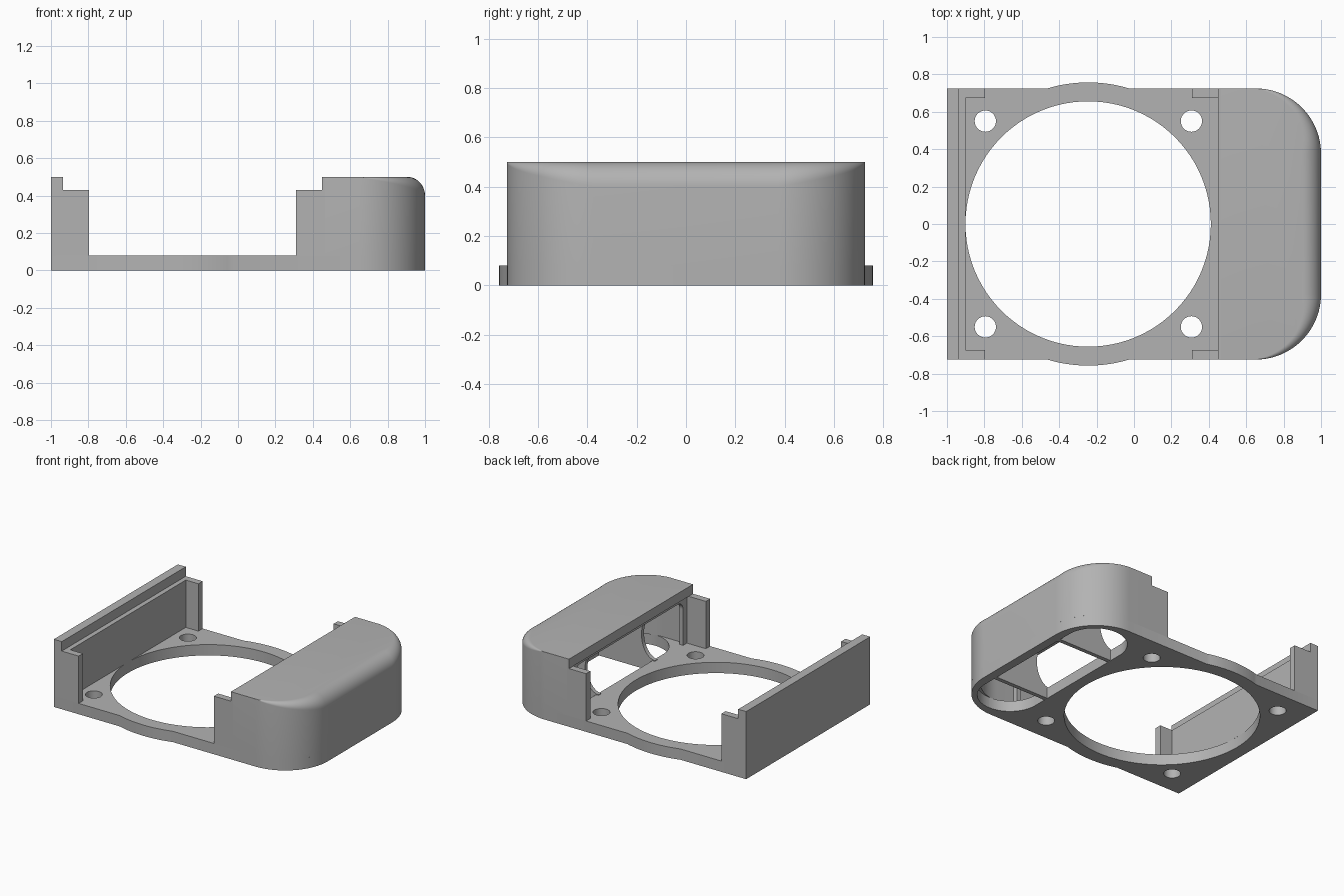
import bpy, bmesh
from math import sin, cos, pi, sqrt, radians

cube = bpy.data.objects.get("Cube")
if cube:
    bpy.data.objects.remove(cube, do_unlink=True)

grey = bpy.data.materials.new("mid_grey")
grey.use_nodes = True
grey.diffuse_color = (0.45, 0.45, 0.45, 1)
grey.node_tree.nodes["Principled BSDF"].inputs["Base Color"].default_value = (0.45, 0.45, 0.45, 1)

HALF = 0.725      # half depth of the body
PLATE = 0.08      # base plate thickness
LEDGE = 0.43      # height of the ledges and tabs
TOP = 0.5         # overall height
FAN_X, FAN_R = -0.245, 0.656
CORNER = 0.35     # plan radius of the housing


def loft(name, rings):
    """Closed solid through a stack of equal-length point rings."""
    bm = bmesh.new()
    rows = [[bm.verts.new(p) for p in ring] for ring in rings]
    n = len(rows[0])
    for a, b in zip(rows, rows[1:]):
        for i in range(n):
            j = (i + 1) % n
            bm.faces.new((a[i], a[j], b[j], b[i]))
    bm.faces.new(rows[0][::-1])
    bm.faces.new(rows[-1])
    bmesh.ops.remove_doubles(bm, verts=bm.verts, dist=1e-5)
    bmesh.ops.recalc_face_normals(bm, faces=bm.faces)
    mesh = bpy.data.meshes.new(name)
    bm.to_mesh(mesh)
    bm.free()
    mesh.materials.append(grey)
    ob = bpy.data.objects.new(name, mesh)
    bpy.context.collection.objects.link(ob)
    return ob


def prism(name, outline, lo, hi, axis="z"):
    place = {"z": lambda a, b, c: (a, b, c),
             "y": lambda a, b, c: (a, c, b),
             "x": lambda a, b, c: (c, a, b)}[axis]
    return loft(name, [[place(a, b, c) for a, b in outline] for c in (lo, hi)])


def arc(cx, cy, rx, ry, start, end, n=16):
    angles = [radians(start + (end - start) * i / n) for i in range(n + 1)]
    return [(cx + rx * cos(t), cy + ry * sin(t)) for t in angles]


def rounded(x0, x1, y0, y1, r):
    return (arc(x1 - r, y0 + r, r, r, -90, 0) + arc(x1 - r, y1 - r, r, r, 0, 90)
            + arc(x0 + r, y1 - r, r, r, 90, 180) + arc(x0 + r, y0 + r, r, r, 180, 270))


def cylinder(name, x, y, r, n):
    return prism(name, arc(x, y, r, r, 0, 360 - 360 / n, n - 1), -0.1, 0.2)


def cut(ob, cutters):
    bpy.context.view_layer.objects.active = ob
    for c in cutters:
        mod = ob.modifiers.new("cut", "BOOLEAN")
        mod.operation, mod.solver, mod.object = "DIFFERENCE", "EXACT", c
        bpy.ops.object.modifier_apply(modifier=mod.name)
        bpy.data.objects.remove(c, do_unlink=True)


# Base plate: rounded on +x, slight bulge around the fan opening
bulge_r = 0.757
half_angle = 90 - 16.7
bulge = arc(FAN_X, 0, bulge_r, bulge_r, half_angle, 180 - half_angle)
outline = (arc(1 - CORNER, HALF - CORNER, CORNER, CORNER, 0, 90) + bulge
           + [(-1, HALF), (-1, -HALF)] + [(x, -y) for x, y in reversed(bulge)]
           + arc(1 - CORNER, CORNER - HALF, CORNER, CORNER, -90, 0))
plate = prism("base_plate", outline, 0, PLATE)
cutters = [cylinder("fan_cut", FAN_X, 0, FAN_R, 96)]
for x in (-0.795, 0.307):
    for y in (-0.55, 0.55):
        cutters.append(cylinder("screw_cut", x, y, 0.057, 32))
cutters.append(prism("slot_cut", rounded(0.495, 0.935, -0.66, 0.66, 0.2199), -0.1, 0.2))
cut(plate, cutters)

# Stepped wall on -x
wall = prism("end_wall", [(-1, PLATE), (-1, TOP), (-0.935, TOP), (-0.935, LEDGE),
                          (-0.9, LEDGE), (-0.9, PLATE)], -HALF, HALF, "y")

# Corner tabs at both ends
tabs = []
for end, x0, x1 in (("wall", -0.9, -0.797), ("housing", 0.31, 0.465)):
    for side, s in (("front", -1), ("back", 1)):
        rect = [(x0, PLATE), (x1, PLATE), (x1, LEDGE), (x0, LEDGE)]
        tabs.append(prism(f"{end}_{side}_tab", rect, *sorted((s * 0.675, s * HALF)), axis="y"))

# Housing shell: top edge fillet fades out around the plan corners
plan = []   # x, y, outward normal, fillet radius
for s in (-1, 1):
    pts = []
    for i in range(25):
        t = pi / 2 * i / 24
        pts.append((1 - CORNER + CORNER * sin(t), s * (HALF - CORNER + CORNER * cos(t)),
                    sin(t), s * cos(t), 0.1 * i / 24 + 0.0005))
    pts.insert(0, (0.465, s * HALF, 0, s, 0.0005))
    plan += pts if s < 0 else pts[::-1]
rings = [[(x, y, PLATE) for x, y, *_ in plan]]
for k in range(11):
    a = pi / 2 * k / 10
    rings.append([(x - nx * r * (1 - cos(a)), y - ny * r * (1 - cos(a)), TOP - r + r * sin(a))
                  for x, y, nx, ny, r in plan])
housing = loft("housing", rings)
cavity = (arc(0.65, -0.375, 0.29, 0.29, -90, 0) + arc(0.65, 0.375, 0.29, 0.29, 0, 90)
          + [(0.495, 0.665), (0.495, -0.665)])
cut(housing, [prism("cavity_cut", cavity, 0, 0.44),
              prism("opening_cut", rounded(-0.63, 0.63, -0.1, 0.405, 0.06), 0.4, 0.6, "x")])

# Roof lip overhanging the opening
lip = prism("roof_lip", [(0.45, LEDGE), (0.466, LEDGE), (0.466, TOP), (0.45, TOP)],
            -HALF, HALF, "y")

# Inner ribs with a scooped front edge
ribs = []
profile = ([(0.94, 0.001), (0.94, 0.445), (0.475, 0.445)]
           + arc(0.475, 0.25, 0.11, 0.165, 90, -90, 20) + [(0.475, 0.001)])
for side, y in (("front", -0.33), ("back", 0.33)):
    ribs.append(prism(f"{side}_rib", profile, y - 0.015, y + 0.015, "y"))

# Smooth the curved walls, keep edges crisp
bpy.ops.object.select_all(action="DESELECT")
for ob in [plate, housing] + ribs:
    ob.select_set(True)
bpy.context.view_layer.objects.active = plate
bpy.ops.object.shade_smooth_by_angle(angle=radians(25))
